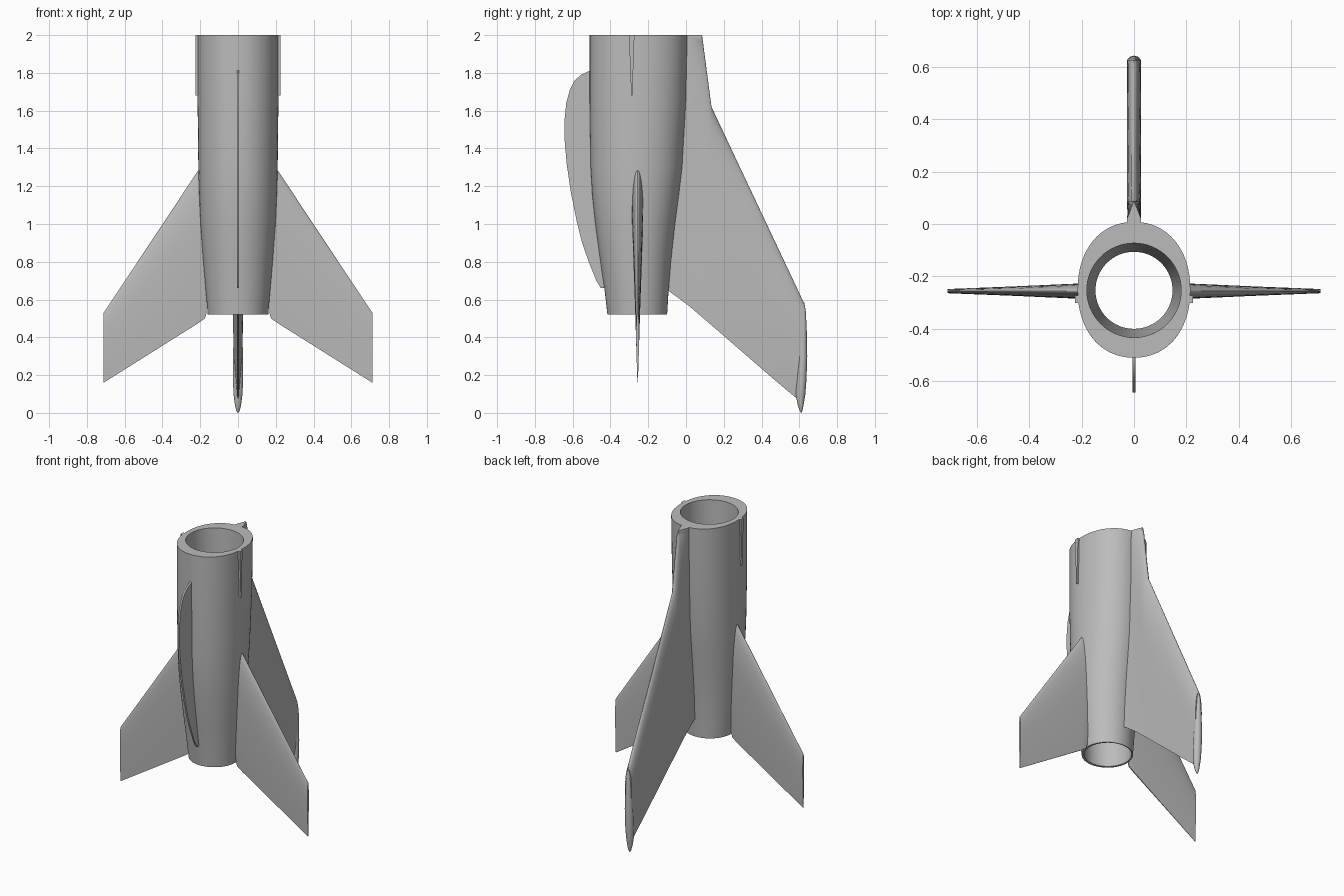
import bpy, bmesh, math
from mathutils import Vector

if "Cube" in bpy.data.objects:
    bpy.data.objects.remove(bpy.data.objects["Cube"])

grey = bpy.data.materials.new("plain grey")
grey.use_nodes = True
grey.diffuse_color = (0.5, 0.5, 0.5, 1)
grey.node_tree.nodes["Principled BSDF"].inputs["Base Color"].default_value = (0.5, 0.5, 0.5, 1)


def finish(name, bm, angle=30):
    """Turn a bmesh into a smooth shaded grey object."""
    bmesh.ops.remove_doubles(bm, verts=bm.verts, dist=0.0002)
    bmesh.ops.recalc_face_normals(bm, faces=bm.faces)
    mesh = bpy.data.meshes.new(name)
    bm.to_mesh(mesh)
    bm.free()
    obj = bpy.data.objects.new(name, mesh)
    bpy.context.collection.objects.link(obj)
    mesh.materials.append(grey)
    bpy.ops.object.select_all(action='DESELECT')
    obj.select_set(True)
    bpy.context.view_layer.objects.active = obj
    bpy.ops.object.shade_smooth_by_angle(angle=math.radians(angle))
    return obj


def loft(name, rings, closed=False):
    """Skin a list of point rings; cap the ends, or join last to first."""
    bm = bmesh.new()
    rows = [[bm.verts.new(p) for p in ring] for ring in rings]
    pairs = list(zip(rows, rows[1:])) + ([(rows[-1], rows[0])] if closed else [])
    for a, b in pairs:
        for i in range(len(a)):
            j = (i + 1) % len(a)
            bm.faces.new((a[i], a[j], b[j], b[i]))
    if not closed:
        bm.faces.new(rows[0])
        bm.faces.new(rows[-1])
    return finish(name, bm)


def plate(name, outline, x0, x1):
    """Extrude a (y, z) outline from x0 to x1."""
    bm = bmesh.new()
    face = bm.faces.new([bm.verts.new((x0, y, z)) for y, z in outline])
    new = bmesh.ops.extrude_face_region(bm, geom=[face])["geom"]
    moved = [v for v in new if isinstance(v, bmesh.types.BMVert)]
    bmesh.ops.translate(bm, verts=moved, vec=(x1 - x0, 0, 0))
    return finish(name, bm)


def ellipse(z, yc, rx, ry, power=2.0, n=64):
    ring = []
    for i in range(n):
        c, s = math.cos(math.tau * i / n), math.sin(math.tau * i / n)
        ring.append((rx * math.copysign(abs(c) ** (2 / power), c),
                     yc + ry * math.copysign(abs(s) ** (2 / power), s), z))
    return ring


def airfoil(lead, trail, half, nose, top=9.0, n=20):
    """Section outline as (height, offset) pairs, cut flat above top."""
    chord = lead - trail
    start = min(lead, top)
    side = []
    for i in range(n + 1):
        z = start + (trail - start) * (1 - math.cos(math.pi * i / n)) / 2
        t = (lead - z) / chord
        if t < nose:
            w = math.sqrt(max(0, 1 - (1 - t / nose) ** 2))
        else:
            w = 1 - 0.88 * ((t - nose) / (1 - nose)) ** 1.5
        side.append((z, max(half * w, 0.0006)))
    return side + [(z, -w) for z, w in reversed(side)]


# Hollow rear fuselage: (z, front y, back y, half width, squareness)
body = [(2.0, -0.51, 0.008, 0.215, 2.15), (1.65, -0.51, 0.0, 0.214, 2.15),
        (1.3, -0.505, -0.02, 0.21, 2.1), (1.15, -0.496, -0.038, 0.206, 2.1),
        (1.0, -0.48, -0.058, 0.199, 2.05), (0.8, -0.453, -0.08, 0.184, 2),
        (0.65, -0.431, -0.092, 0.171, 2), (0.52, -0.416, -0.10, 0.16, 2)]
outer = [ellipse(z, (f + b) / 2, w, (b - f) / 2, p) for z, f, b, w, p in body]
inner = [ellipse(z, -0.253, r, r) for z, r in ((0.52, 0.147), (1.26, 0.163), (2.0, 0.18))]
loft("fuselage", outer + inner, closed=True)

# Tail fin: sections along y, (y, leading z, trailing z, half thickness)
fin = [(None, 2.65, 0.65, 0.027), (0.02, 2.5, 0.563, 0.027), (0.085, 2.0, 0.507, 0.027),
       (0.135, 1.62, 0.464, 0.027), (0.3, 1.27, 0.321, 0.027),
       (0.46, 0.931, 0.182, 0.027), (0.6, 0.634, 0.065, 0.026), (0.625, 0.58, 0.07, 0.025)]
loft("tail_fin", [[(w, -0.1 + 0.06 * (z - 0.6) if y is None else y, z)
                   for z, w in airfoil(lead, trail, half, 0.3, 2.0)]
                  for y, lead, trail, half in fin])

# Rounded fairing along the fin tip: (z, y centre, half width, half depth)
tip = [(0.585, 0.622, 0.002, 0.004), (0.54, 0.618, 0.013, 0.016), (0.45, 0.617, 0.021, 0.022),
       (0.3, 0.618, 0.027, 0.024), (0.18, 0.612, 0.027, 0.026), (0.1, 0.606, 0.024, 0.026),
       (0.04, 0.607, 0.016, 0.015), (0.012, 0.609, 0.009, 0.007), (0.0, 0.61, 0.001, 0.001)]
loft("fin_tip_fairing", [ellipse(z, y, rx, ry, n=20) for z, y, rx, ry in tip])

# Ventral fin under the belly
ventral = [(-0.415, 0.66), (-0.45, 0.66), (-0.475, 0.7), (-0.515, 0.8), (-0.55, 0.9),
           (-0.58, 1.02), (-0.61, 1.17), (-0.632, 1.32), (-0.643, 1.45), (-0.643, 1.55),
           (-0.634, 1.64), (-0.615, 1.71), (-0.59, 1.76), (-0.555, 1.79), (-0.51, 1.812),
           (-0.48, 1.812), (-0.475, 1.3), (-0.455, 1.0)]
plate("ventral_fin", ventral, -0.006, 0.006)

# Mirrored tailplanes and small wing-root wedges
for side, name in ((1, "left"), (-1, "right")):
    span = [(0.166, 1.33, 0.53, 0.03), (0.175, 1.33, 0.5, 0.03), (0.215, 1.277, 0.472, 0.029),
            (0.46, 0.908, 0.318, 0.018), (0.711, 0.53, 0.16, 0.008)]
    loft(name + "_tailplane", [[(side * x, -0.256 + w, z)
                                for z, w in airfoil(lead, trail, half, 0.3)]
                               for x, lead, trail, half in span])
    plate(name + "_wing_root_wedge", [(-0.302, 2.0), (-0.273, 2.0), (-0.284, 1.68), (-0.29, 1.68)],
          side * 0.2, side * 0.225)
